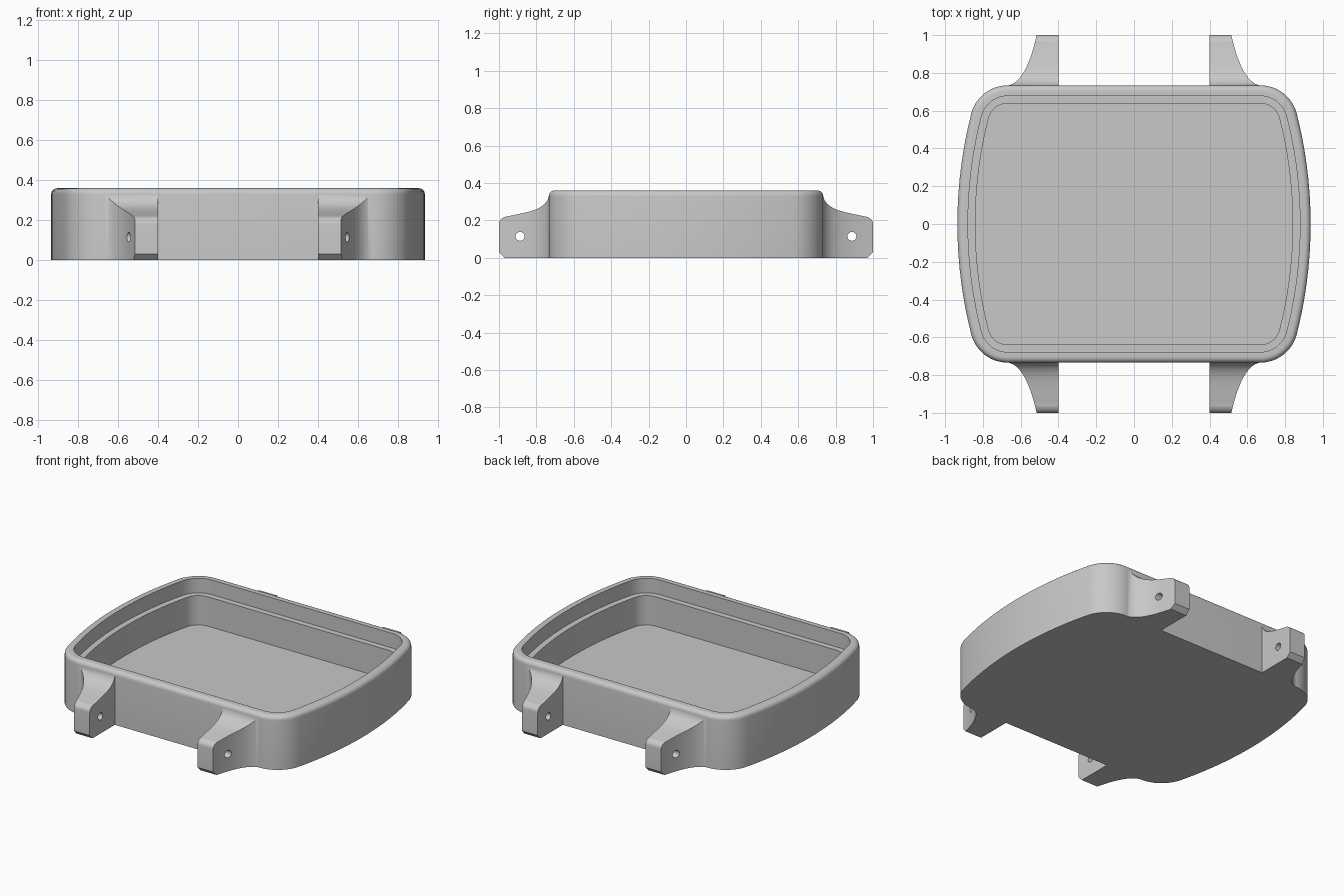
import bpy, bmesh, math

cube = bpy.data.objects.get("Cube")
if cube:
    bpy.data.objects.remove(cube, do_unlink=True)

grey = bpy.data.materials.new("plain grey")
grey.use_nodes = True
colour = (0.58, 0.58, 0.58, 1)
grey.diffuse_color = colour
grey.node_tree.nodes["Principled BSDF"].inputs["Base Color"].default_value = colour


def loft(name, rings):
    """Skin a list of equal closed rings and cap both ends."""
    bm = bmesh.new()
    loops = [[bm.verts.new(p) for p in ring] for ring in rings]
    n = len(loops[0])
    for a, b in zip(loops, loops[1:]):
        for i in range(n):
            j = (i + 1) % n
            bm.faces.new((a[i], a[j], b[j], b[i]))
    bm.faces.new(loops[0])
    bm.faces.new(loops[-1])
    bmesh.ops.recalc_face_normals(bm, faces=bm.faces)
    mesh = bpy.data.meshes.new(name)
    bm.to_mesh(mesh)
    bm.free()
    mesh.materials.append(grey)
    obj = bpy.data.objects.new(name, mesh)
    bpy.context.collection.objects.link(obj)
    return obj


def activate(obj):
    bpy.ops.object.select_all(action="DESELECT")
    obj.select_set(True)
    bpy.context.view_layer.objects.active = obj


# Case plan: straight ends, bowed sides, tangent rounded corners
HALF_X, HALF_Y, SIDE_R, CORNER_R = 0.935, 0.734, 2.36, 0.2
side_cx = HALF_X - SIDE_R
corner_y = HALF_Y - CORNER_R
tangent = math.asin(corner_y / (SIDE_R - CORNER_R))
corner_x = side_cx + (SIDE_R - CORNER_R) * math.cos(tangent)


def outline(inset, z):
    quarter = []
    for i in range(12):
        a = tangent * i / 12
        r = SIDE_R - inset
        quarter.append((side_cx + r * math.cos(a), r * math.sin(a)))
    for i in range(17):
        a = tangent + (math.pi / 2 - tangent) * i / 16
        r = CORNER_R - inset
        quarter.append((corner_x + r * math.cos(a), corner_y + r * math.sin(a)))
    half = quarter + [(-x, y) for x, y in reversed(quarter)]
    full = half + [(x, -y) for x, y in reversed(half[1:-1])]
    return [(x, y, z) for x, y in full]


# Wall section from the underside, over the rim and ledge, to the tray floor
HEIGHT, ROUND = 0.36, 0.03
section = [(0, 0)]
for i in range(7):
    a = math.pi / 2 * i / 6
    section.append((ROUND * (1 - math.cos(a)), HEIGHT - ROUND * (1 - math.sin(a))))
section += [(0.056, HEIGHT), (0.056, 0.262), (0.095, 0.262), (0.095, 0.065)]
case = loft("case_body", [outline(d, z) for d, z in section])


def bezier(p, t):
    s = 1 - t
    return tuple(s**3 * a + 3 * s * s * t * b + 3 * s * t * t * c + t**3 * d
                 for a, b, c, d in zip(*p))


def curve_at(points, y):
    """Value of a (y, value) polyline at y."""
    for (y0, v0), (y1, v1) in zip(points, points[1:]):
        if y0 <= y <= y1:
            return v0 + (v1 - v0) * (y - y0) / (y1 - y0)
    return points[0][1] if y < points[0][0] else points[-1][1]


# Lug: flared plan and swept-down top, lofted outwards from the wall
steps = [i / 24 for i in range(25)]
flare = [bezier([(0.733, 0.67), (0.745, 0.59), (0.87, 0.545), (1, 0.515)], t) for t in steps]
top = [bezier([(0.733, 0.33), (0.752, 0.25), (0.86, 0.245), (0.95, 0.222)], t) for t in steps]
top += [(0.95 + 0.05 * math.sin(a), 0.182 + 0.04 * math.cos(a))
        for a in (math.pi / 2 * i / 8 for i in range(1, 9))]
stations = sorted({0.7, 0.97} | {round(y, 4) for y, z in top}
                  | {round(y, 4) for y, x in flare[:6]})
rings = []
for y in stations:
    x = curve_at(flare, y)
    low, high = max(0, y - 0.97), curve_at(top, y)
    rings.append([(0.4, y, low), (x, y, low), (x, y, high), (0.4, y, high)])
lugs = loft("strap_lugs", rings)

# Pin hole through each lug
hole = loft("pin_hole_cutter", [
    [(x, 0.887 + 0.024 * math.cos(a), 0.115 + 0.024 * math.sin(a))
     for a in (math.tau * i / 24 for i in range(24))] for x in (0.3, 0.8)])
hole.hide_render = True
cut = lugs.modifiers.new("pin hole", "BOOLEAN")
cut.operation = "DIFFERENCE"
cut.solver = "EXACT"
cut.object = hole
mirror = lugs.modifiers.new("four lugs", "MIRROR")
mirror.use_axis = (True, True, False)
activate(lugs)
for name in ("pin hole", "four lugs"):
    bpy.ops.object.modifier_apply(modifier=name)
bpy.data.objects.remove(hole, do_unlink=True)

for obj in (case, lugs):
    activate(obj)
    bpy.ops.object.shade_smooth_by_angle(angle=math.radians(30))
